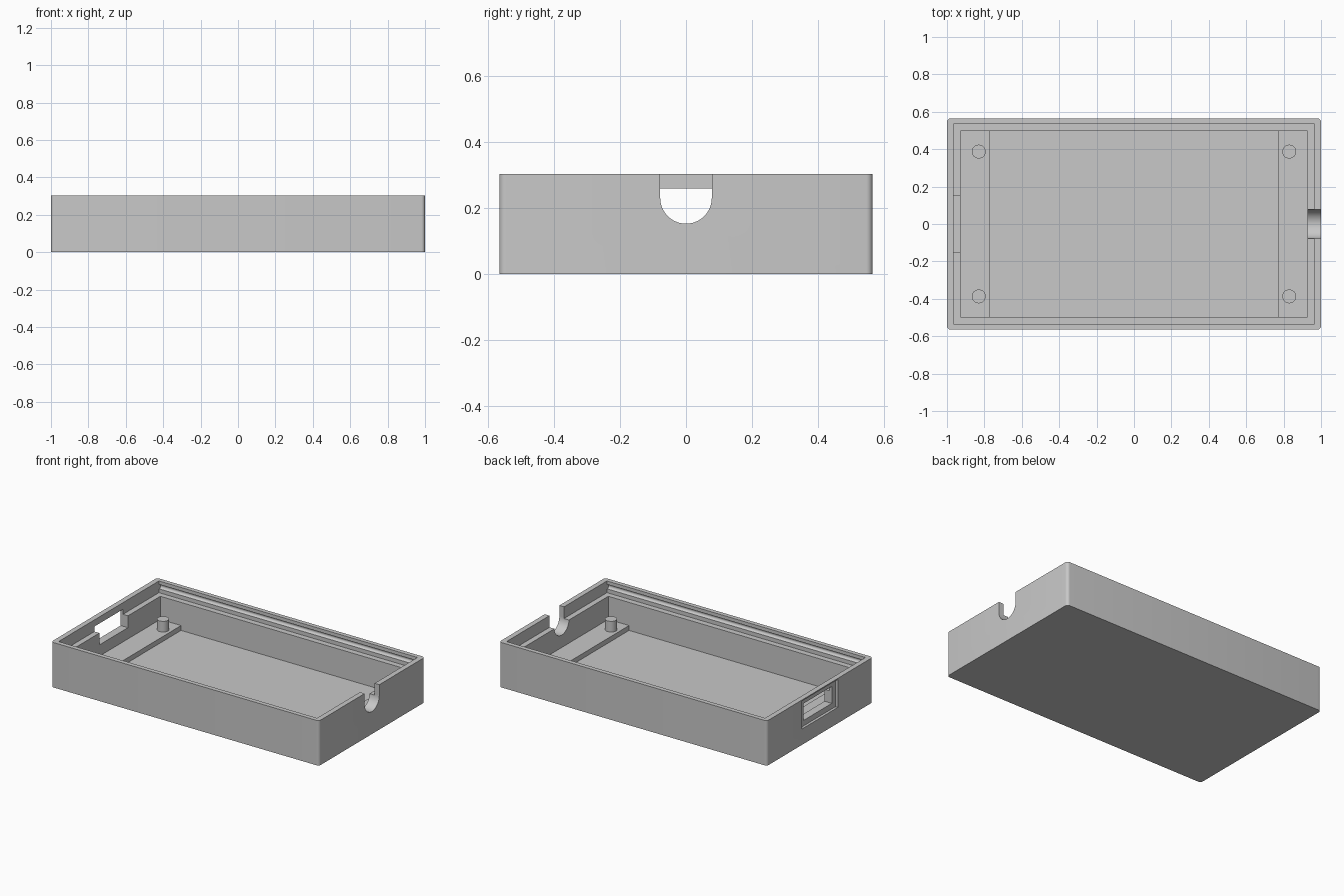
import bpy, bmesh, math
from mathutils import Matrix, Vector

old = bpy.data.objects.get("Cube")
if old:
    bpy.data.objects.remove(old, do_unlink=True)

# Main dimensions
HX, HY, H = 1.0, 0.565, 0.303      # outer half sizes and height
FLOOR, LEDGE = 0.035, 0.224        # floor top and lid ledge heights
SHELF, POST = 0.068, 0.14          # shelf and post top heights
CX, CY = 0.928, 0.497              # cavity half sizes
LX, LY = 0.965, 0.535              # lid recess half sizes
TOP = H + 0.1                      # cutters reach above the rim

gray = bpy.data.materials.new("light_gray")
gray.use_nodes = True
COLOR = (0.58, 0.58, 0.58, 1)
gray.diffuse_color = COLOR
gray.node_tree.nodes["Principled BSDF"].inputs["Base Color"].default_value = COLOR


def finish(name, bm):
    mesh = bpy.data.meshes.new(name)
    bm.to_mesh(mesh)
    bm.free()
    ob = bpy.data.objects.new(name, mesh)
    bpy.context.collection.objects.link(ob)
    mesh.materials.append(gray)
    return ob


def box(name, lo, hi, corner=0):
    lo, hi = Vector(lo), Vector(hi)
    bm = bmesh.new()
    bmesh.ops.create_cube(bm, size=1, matrix=Matrix.Translation((lo + hi) / 2)
                          @ Matrix.Diagonal((*(hi - lo), 1)))
    if corner:
        upright = [e for e in bm.edges
                   if abs(e.verts[0].co.z - e.verts[1].co.z) > 0.01]
        bmesh.ops.bevel(bm, geom=upright, offset=corner, segments=6,
                        profile=0.5, affect='EDGES')
    return finish(name, bm)


def rod(name, center, radius, length, axis='Z', sides=32):
    turn = Matrix.Rotation(math.pi / 2, 4, 'Y') if axis == 'X' else Matrix()
    bm = bmesh.new()
    bmesh.ops.create_cone(bm, cap_ends=True, segments=sides, radius1=radius,
                          radius2=radius, depth=length,
                          matrix=Matrix.Translation(center) @ turn)
    return finish(name, bm)


def cut(target, cutter):
    mod = target.modifiers.new("cut", 'BOOLEAN')
    mod.operation, mod.solver, mod.object = 'DIFFERENCE', 'EXACT', cutter
    bpy.context.view_layer.update()
    shaped = target.evaluated_get(bpy.context.evaluated_depsgraph_get())
    mesh = bpy.data.meshes.new_from_object(shaped)
    target.modifiers.clear()
    target.data = mesh
    bpy.data.objects.remove(cutter, do_unlink=True)


def smooth(ob):
    bpy.ops.object.select_all(action='DESELECT')
    ob.select_set(True)
    bpy.context.view_layer.objects.active = ob
    bpy.ops.object.shade_smooth_by_angle(angle=math.radians(30))


# Tray shell: cavity and stepped lid recess
tray = box("tray_shell", (-HX, -HY, 0), (HX, HY, H), corner=0.02)
cut(tray, box("cavity", (-CX, -CY, FLOOR), (CX, CY, TOP)))
cut(tray, box("lid_recess", (-LX, -LY, LEDGE), (LX, LY, TOP)))

# Rounded snap grooves along the long walls
for side in (-1, 1):
    cut(tray, rod("groove", (0, side * LY, 0.265), 0.015, 2 * LX - 0.004, 'X', 24))

# U-shaped cable notch in the +x wall
R, NZ = 0.078, 0.23
cut(tray, rod("notch_round", (HX, 0, NZ), R, 0.3, 'X', 48))
cut(tray, box("notch_slot", (0.85, -R, NZ), (1.15, R, TOP)))

# Socket window with a shallow outer frame in the -x wall
cut(tray, box("window", (-1.1, -0.152, 0.144), (-0.85, 0.152, 0.258)))
cut(tray, box("window_frame", (-1.1, -0.19, 0.107), (-0.982, 0.19, 0.295)))
smooth(tray)

# Raised end shelves, each with two mounting posts
for side, end in ((-1, "right"), (1, "left")):
    xs = sorted((side * 0.773, side * (CX + 0.004)))
    box(end + "_shelf", (xs[0], -CY - 0.004, FLOOR - 0.01),
        (xs[1], CY + 0.004, SHELF))
    for row, place in ((-1, "front"), (1, "back")):
        bottom = SHELF - 0.01
        smooth(rod(f"{place}_{end}_post",
                   (side * 0.83, row * 0.387, (bottom + POST) / 2),
                   0.037, POST - bottom))
